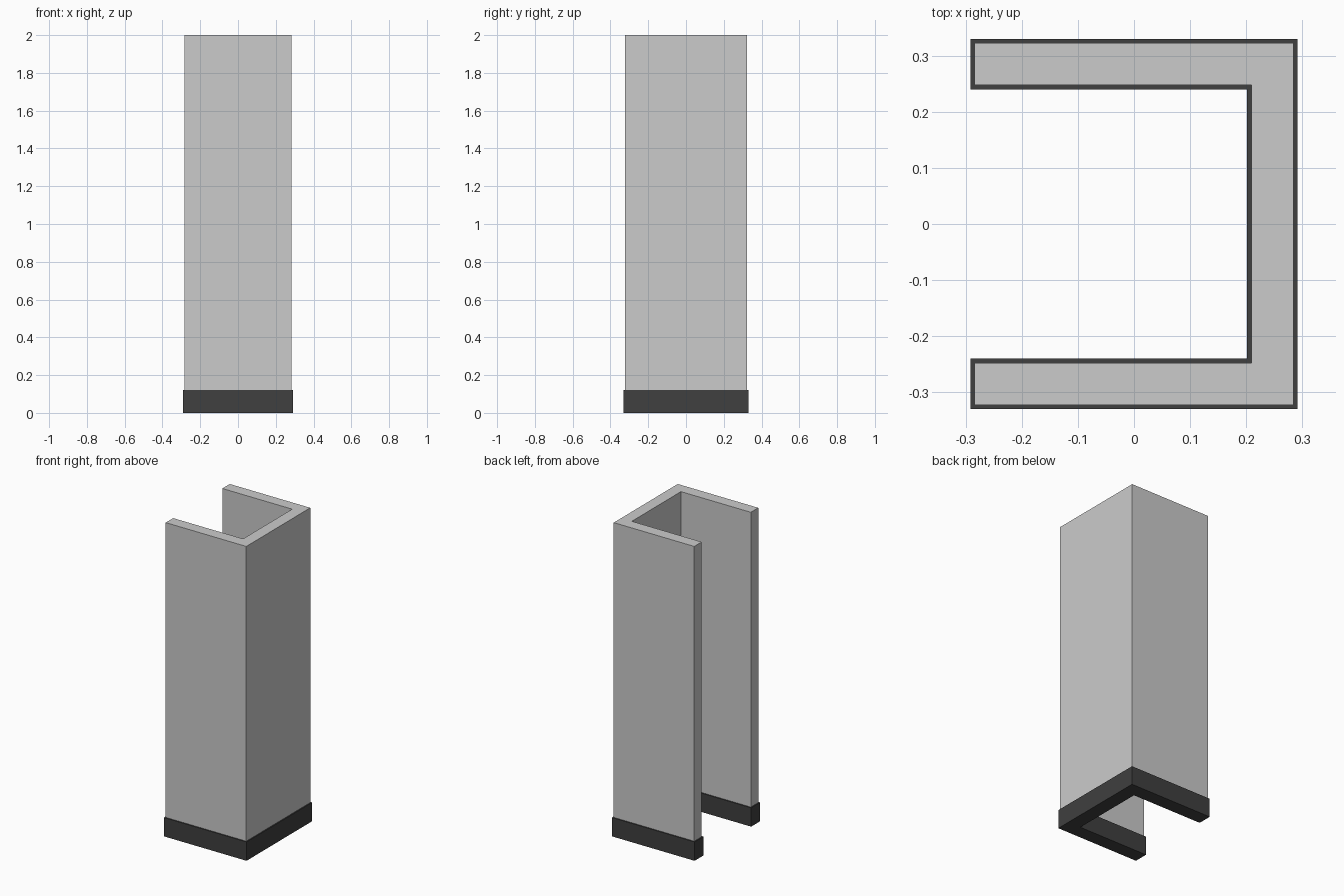
import bpy
import bmesh

if "Cube" in bpy.data.objects:
    bpy.data.objects.remove(bpy.data.objects["Cube"])


def channel(name, half_x, half_y, thick, z0, z1):
    """Extrude a C-shaped section, open toward -x, from z0 to z1."""
    ix, iy = half_x - thick, half_y - thick
    profile = [(-half_x, -half_y), (half_x, -half_y), (half_x, half_y), (-half_x, half_y),
               (-half_x, iy), (ix, iy), (ix, -iy), (-half_x, -iy)]
    bm = bmesh.new()
    face = bm.faces.new([bm.verts.new((x, y, z0)) for x, y in profile])
    top = bmesh.ops.extrude_face_region(bm, geom=[face], use_keep_orig=True)["geom"]
    bmesh.ops.translate(bm, vec=(0, 0, z1 - z0),
                        verts=[g for g in top if isinstance(g, bmesh.types.BMVert)])
    bmesh.ops.recalc_face_normals(bm, faces=bm.faces)
    mesh = bpy.data.meshes.new(name)
    bm.to_mesh(mesh)
    bm.free()
    obj = bpy.data.objects.new(name, mesh)
    bpy.context.collection.objects.link(obj)
    return obj


BASE_HEIGHT = 0.12
LIP = 0.0075     # skirting overhang around the wall

# Tall three-sided wall
channel("wall", 0.284, 0.3225, 0.075, BASE_HEIGHT, 2.0)

# Black skirting that follows the wall and sticks out slightly on all sides
skirting = channel("skirting", 0.284 + LIP, 0.3225 + LIP, 0.075 + 2 * LIP, 0, BASE_HEIGHT)
black = bpy.data.materials.new("black")
black.diffuse_color = (0.05, 0.05, 0.05, 1)
black.use_nodes = True
black.node_tree.nodes["Principled BSDF"].inputs["Base Color"].default_value = black.diffuse_color
skirting.data.materials.append(black)
